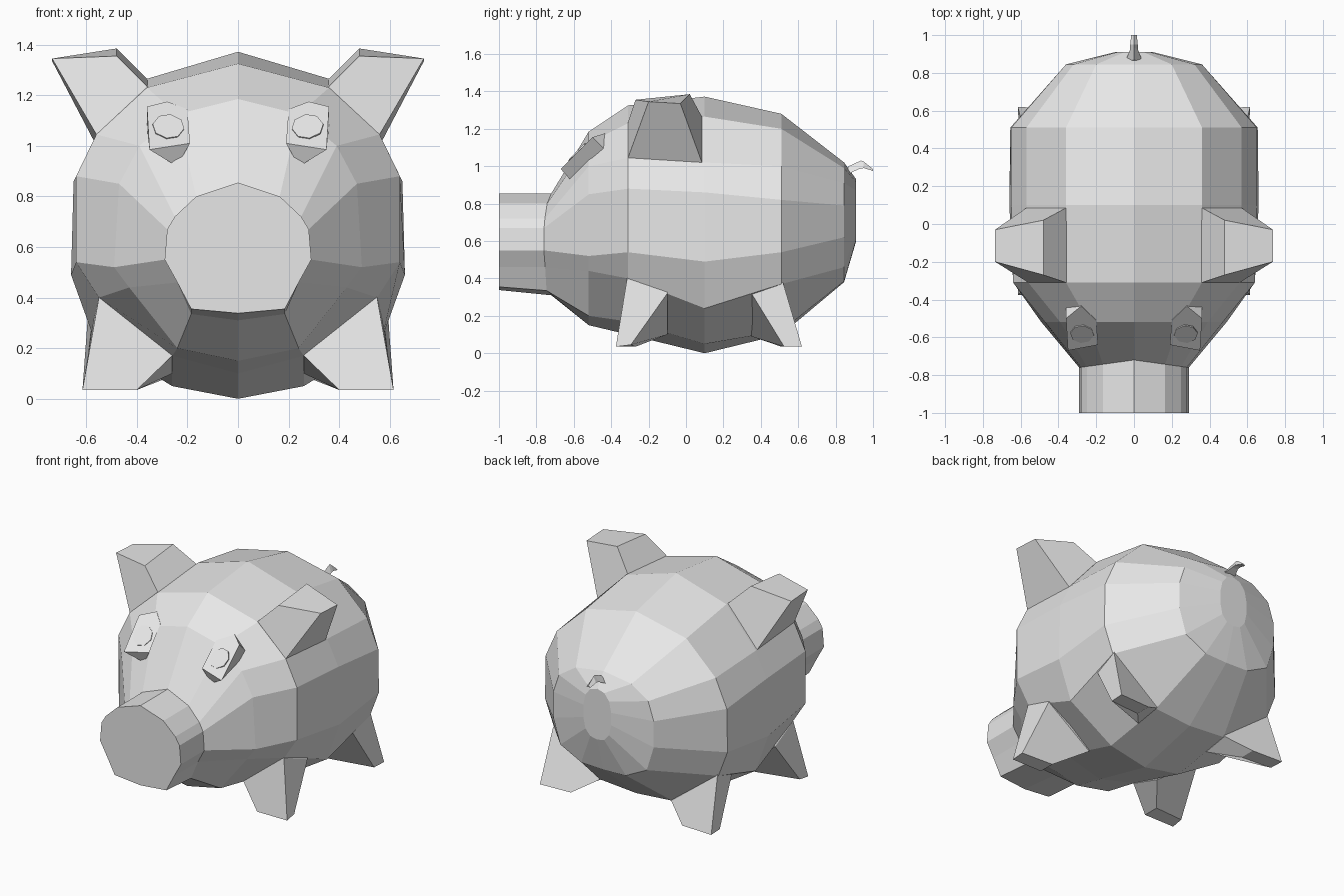
import bpy, bmesh
from mathutils import Vector

grey = bpy.data.materials.new("light grey")
grey.diffuse_color = (0.8, 0.8, 0.8, 1)


def loft(name, rings):
    """Join equal-length point loops into a closed, flat-shaded solid."""
    bm = bmesh.new()
    loops = [[bm.verts.new(p) for p in ring] for ring in rings]
    n = len(loops[0])
    for a, b in zip(loops, loops[1:]):
        for i in range(n):
            j = (i + 1) % n
            bm.faces.new((a[i], a[j], b[j], b[i]))
    bm.faces.new(loops[0])
    bm.faces.new(loops[-1][::-1])
    bmesh.ops.recalc_face_normals(bm, faces=bm.faces)
    mesh = bpy.data.meshes.new(name)
    bm.to_mesh(mesh)
    bm.free()
    mesh.materials.append(grey)
    obj = bpy.data.objects.new(name, mesh)
    bpy.context.collection.objects.link(obj)
    return obj


def pair(name, rings):
    """Build a part on both sides."""
    for side, s in (("right", 1), ("left", -1)):
        loft(f"{side}_{name}", [[(s * x, y, z) for x, y, z in r] for r in rings])


def cross_section(y, half, bulge=0.0):
    """Mirror a half outline (top to bottom); bulge shifts the widest points in y."""
    widest = max(x for x, z in half)
    pts = [(x, y + bulge * x / widest, z) for x, z in half]
    return pts + [(-x, v, z) for x, v, z in pts[-2:0:-1]]


# Body and snout in one skin, from snout tip to rump
snout = [(0, .855), (.165, .8), (.25, .72), (.28, .67),
         (.29, .55), (.24, .46), (.185, .355), (0, .338)]
root = snout[:-2] + [(.185, .335), (0, .31)]
cheek = [(0, 1.185), (.24, 1.125), (.39, 1.0), (.47, .85),
         (.49, .52), (.43, .44), (.24, .2), (0, .15)]
shoulder = [(0, 1.325), (.36, 1.23), (.56, 1.045), (.64, .88),
            (.64, .54), (.55, .4), (.26, .17), (0, .1)]
belly = [(0, 1.372), (.36, 1.265), (.57, 1.02), (.65, .86),
         (.66, .49), (.57, .24), (.26, .05), (0, .0)]
hip = [(0, 1.28), (.36, 1.2), (.57, 1.0), (.65, .82),
       (.655, .54), (.59, .37), (.26, .12), (0, .1)]
rump = [(0, 1.02), (.2, .99), (.32, .91), (.36, .79),
        (.36, .62), (.31, .46), (.16, .385), (0, .38)]
cap = [(0, .93), (.05, .915), (.085, .87), (.1, .8),
       (.1, .72), (.085, .65), (.05, .61), (0, .6)]
loft("body", [
    cross_section(-1, snout),
    cross_section(-.72, root, -.04),
    cross_section(-.52, cheek),
    cross_section(-.31, shoulder),
    cross_section(.1, belly),
    cross_section(.51, hip),
    cross_section(.845, rump),
    cross_section(.91, cap),
])

# Ears: flaring out to a wide tip
pair("ear", [
    [(.33, -.30, 1.2), (.53, -.30, 1.02), (.54, .08, 1.0), (.33, .08, 1.23)],
    [(.36, -.31, 1.235), (.56, -.31, 1.045), (.57, .085, 1.02), (.36, .085, 1.265)],
    [(.48, -.27, 1.355), (.735, -.2, 1.345), (.735, -.03, 1.335), (.48, .02, 1.385)],
])

# Legs: wide at the body, tapering to a narrow foot
pair("front_leg", [
    [(.50, -.28, .45), (.24, -.28, .25), (.24, -.1, .2), (.52, -.1, .4)],
    [(.55, -.315, .4), (.26, -.315, .17), (.26, -.1, .10), (.57, -.1, .32)],
    [(.615, -.375, .035), (.4, -.375, .035), (.4, -.27, .035), (.61, -.295, .045)],
])
pair("back_leg", [
    [(.53, .5, .45), (.24, .5, .25), (.24, .35, .2), (.52, .35, .4)],
    [(.59, .52, .375), (.26, .52, .12), (.26, .35, .09), (.575, .35, .32)],
    [(.615, .62, .035), (.4, .61, .035), (.4, .51, .035), (.61, .525, .035)],
])

# Eyes: tilted five-sided blocks with a thin pupil plate
eye = [Vector(p) for p in ((.19, -.64, 1.01), (.35, -.67, .985), (.36, -.5, 1.155),
                           (.28, -.435, 1.175), (.2, -.51, 1.145))]
back = [(.235, -.62, .93), (.26, -.62, .93)] + [p + Vector((0, .08, -.08)) for p in eye[2:]]
pair("eye", [eye, back])

out = (eye[1] - eye[0]).cross(eye[4] - eye[0]).normalized()
across = (eye[1] - eye[0]).normalized()
up = out.cross(across)
center = (eye[0] + eye[1] + eye[2] + eye[4]) / 4
octagon = [(1, .4), (.4, 1), (-.4, 1), (-1, .4), (-1, -.4), (-.4, -1), (.4, -1), (1, -.4)]
pair("pupil", [[center + across * a * .058 + up * b * .062 + out * d for a, b in octagon]
               for d in (-.002, .006)])

# Tail: a small kinked curl
loft("tail", [
    [(-.05, .85, .95), (.05, .85, .95), (0, .87, 1.0)],
    [(-.02, .925, .985), (.02, .925, .985), (0, .935, 1.03)],
    [(-.02, .95, .99), (.02, .95, .99), (0, .95, 1.025)],
    [(-.015, 1, .975), (.015, 1, .975), (0, 1, .985)],
])
